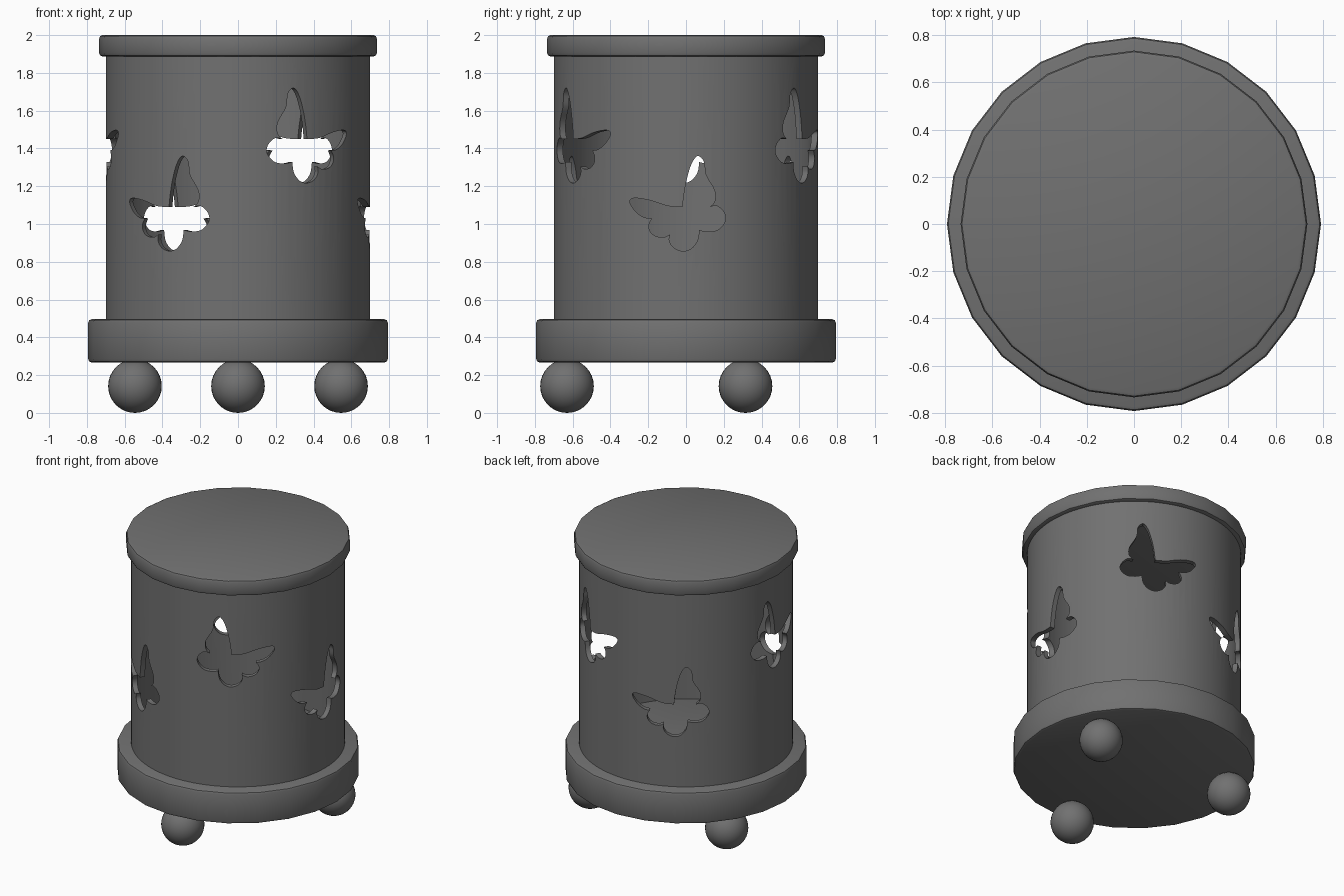
import bpy, bmesh, math

if "Cube" in bpy.data.objects:
    bpy.data.objects.remove(bpy.data.objects["Cube"])

# Butterfly outline, one list per lobe (sideways, height); lobes meet at sharp notches
LOBES = [
    [(-.178, 1.03), (-.22, 1.035), (-.265, 1.065), (-.297, 1.115), (-.275, 1.137),
     (-.19, 1.125), (-.095, 1.095), (-.018, 1.09)],
    [(-.018, 1.09), (-.01, 1.16), (.005, 1.24), (.03, 1.32), (.062, 1.36),
     (.095, 1.33), (.105, 1.26), (.15, 1.18), (.152, 1.12), (.125, 1.09)],
    [(.125, 1.09), (.165, 1.095), (.202, 1.06), (.208, 1.015), (.17, .97),
     (.115, .96), (.07, .968)],
    [(.07, .968), (.06, .91), (.025, .868), (-.02, .857), (-.065, .875),
     (-.088, .91), (-.085, .945)],
    [(-.085, .945), (-.12, .93), (-.165, .938), (-.192, .965), (-.195, 1.0), (-.178, 1.03)],
]

# Dark grey paint
PAINT = bpy.data.materials.new("dark_grey")
PAINT.diffuse_color = (.165, .165, .165, 1)
PAINT.use_nodes = True
PAINT.node_tree.nodes["Principled BSDF"].inputs["Base Color"].default_value = PAINT.diffuse_color


def spline(pts, steps=4):
    """Catmull-Rom curve through pts, without the last point."""
    p = [pts[0]] + pts + [pts[-1]]
    out = []
    for i in range(1, len(p) - 2):
        for s in range(steps):
            t = s / steps
            out.append(tuple(
                .5 * (2 * b + (c - a) * t + (2 * a - 5 * b + 4 * c - d) * t * t
                      + (3 * b - a - 3 * c + d) * t ** 3)
                for a, b, c, d in zip(p[i - 1], p[i], p[i + 1], p[i + 2])))
    return out


def new_object(name, bm):
    bmesh.ops.recalc_face_normals(bm, faces=bm.faces[:])
    mesh = bpy.data.meshes.new(name)
    bm.to_mesh(mesh)
    bm.free()
    mesh.materials.append(PAINT)
    ob = bpy.data.objects.new(name, mesh)
    bpy.context.collection.objects.link(ob)
    return ob


def smooth(ob, angle=35):
    bpy.ops.object.select_all(action='DESELECT')
    ob.select_set(True)
    bpy.context.view_layer.objects.active = ob
    bpy.ops.object.shade_smooth_by_angle(angle=math.radians(angle))


def lathe(name, profile, n, closed=False):
    """Revolve a (radius, z) profile; open profiles get flat end caps."""
    bm = bmesh.new()
    rings = [[bm.verts.new((r * math.cos(math.tau * i / n),
                            r * math.sin(math.tau * i / n), z)) for i in range(n)]
             for r, z in profile]
    pairs = list(zip(rings, rings[1:]))
    if closed:
        pairs.append((rings[-1], rings[0]))
    else:
        bm.faces.new(rings[0])
        bm.faces.new(rings[-1])
    for a, b in pairs:
        for i in range(n):
            j = (i + 1) % n
            bm.faces.new((a[i], a[j], b[j], b[i]))
    return new_object(name, bm)


def disc(name, r, z0, z1, b):
    """24-sided disc with softly rounded rims."""
    k = b * .3
    smooth(lathe(name, [(r - b, z0), (r - k, z0 + k), (r, z0 + b),
                        (r, z1 - b), (r - k, z1 - k), (r - b, z1)], 24))


# Base and lid
disc("base", .793, .267, .496, .018)
disc("lid", .735, 1.887, 2.0, .018)

# Hollow body wall
body = lathe("lantern_body", [(.70, .48), (.70, 1.90), (.665, 1.90), (.665, .48)], 96, True)

# Six butterfly cutters: low and high alternating, the high ones mirrored
outline = [p for lobe in LOBES for p in spline(lobe)]
bm = bmesh.new()
for k in range(6):
    a = k * math.pi / 3
    flip, lift = (-1, .36) if k % 2 else (1, 0)
    c, s = math.cos(a), math.sin(a)
    inner, outer = [[bm.verts.new((d * c - flip * u * s, d * s + flip * u * c, v + lift))
                     for u, v in outline] for d in (.56, .85)]
    bm.faces.new(inner)
    bm.faces.new(outer)
    n = len(outline)
    for i in range(n):
        j = (i + 1) % n
        bm.faces.new((inner[i], inner[j], outer[j], outer[i]))
cutter = new_object("butterfly_cutter", bm)
cutter.hide_render = True

mod = body.modifiers.new("butterflies", 'BOOLEAN')
mod.operation = 'DIFFERENCE'
mod.solver = 'EXACT'
mod.object = cutter
bpy.context.view_layer.objects.active = body
bpy.ops.object.modifier_apply(modifier=mod.name)
bpy.data.objects.remove(cutter)
smooth(body)

# Three ball feet
for k, deg in enumerate((-90, 30, 150)):
    bm = bmesh.new()
    bmesh.ops.create_uvsphere(bm, u_segments=32, v_segments=16, radius=.142)
    foot = new_object(f"ball_foot_{k + 1}", bm)
    a = math.radians(deg)
    foot.location = (.63 * math.cos(a), .63 * math.sin(a), .142)
    smooth(foot)
